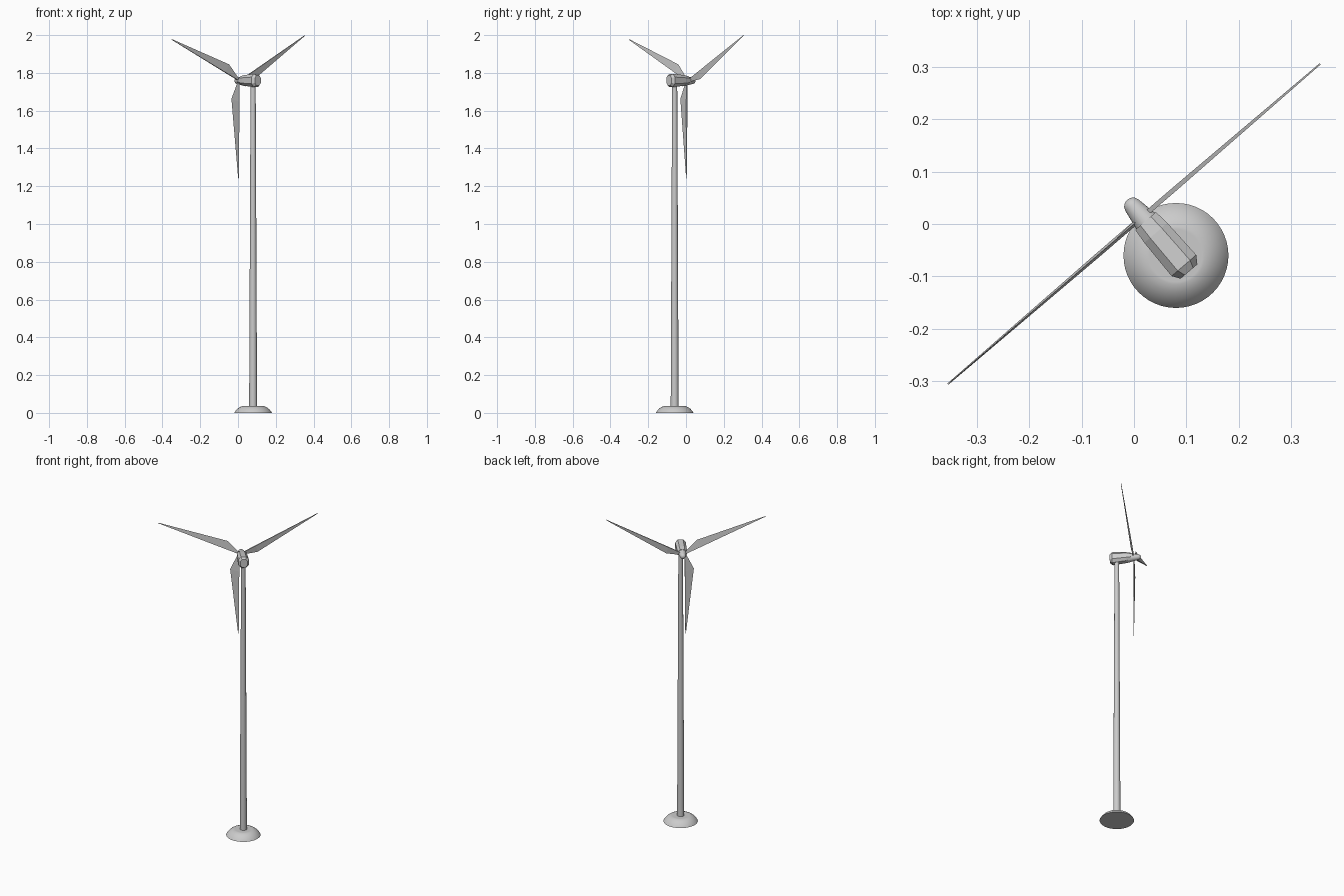
import bpy, math
from mathutils import Vector

if "Cube" in bpy.data.objects:
    bpy.data.objects.remove(bpy.data.objects["Cube"])

TOWER = Vector((0.08, -0.06, 0))
AXIS = Vector((-0.652, 0.758, 0)).normalized()   # rotor axis
SIDE = Vector((0.758, 0.652, 0)).normalized()    # across the rotor plane
HUB_U, HUB_Z = 0.0205, 1.76


def place(d, u, z):
    """Point from distance along rotor axis, offset across it, and height."""
    return AXIS * d + SIDE * u + Vector((0, 0, z))


def make(name, verts, faces, smooth=None):
    me = bpy.data.meshes.new(name)
    me.from_pydata([tuple(v) for v in verts], [], faces)
    ob = bpy.data.objects.new(name, me)
    bpy.context.collection.objects.link(ob)
    bpy.ops.object.select_all(action='DESELECT')
    ob.select_set(True)
    bpy.context.view_layer.objects.active = ob
    bpy.ops.object.mode_set(mode='EDIT')
    bpy.ops.mesh.select_all(action='SELECT')
    bpy.ops.mesh.normals_make_consistent(inside=False)
    bpy.ops.object.mode_set(mode='OBJECT')
    if smooth:
        bpy.ops.object.shade_smooth_by_angle(angle=math.radians(smooth))
    return ob


def loft(name, rings, smooth=None):
    """Skin equal rings of points and cap both ends."""
    n = len(rings[0])
    faces = [(r * n + i, r * n + (i + 1) % n, (r + 1) * n + (i + 1) % n, (r + 1) * n + i)
             for r in range(len(rings) - 1) for i in range(n)]
    last = (len(rings) - 1) * n
    faces += [tuple(range(n)), tuple(range(last, last + n))]
    return make(name, [p for ring in rings for p in ring], faces, smooth)


def circle(n):
    return [(math.cos(2 * math.pi * i / n), math.sin(2 * math.pi * i / n)) for i in range(n)]


def upright(name, profile, n, smooth):
    rings = [[TOWER + Vector((r * c, r * s, z)) for c, s in circle(n)] for r, z in profile]
    return loft(name, rings, smooth)


# Domed foundation and tapered tower
upright("foundation", [(0.1, 0), (0.095, 0.008), (0.084, 0.021), (0.07, 0.031),
                       (0.055, 0.037), (0.05, 0.037)], 48, 40)
upright("tower", [(0.021, 0.03), (0.0135, 1.745)], 16, 40)

# Chamfered nacelle body: (distance, half width, half height)
OCT = [(1, .5), (.5, 1), (-.5, 1), (-1, .5), (-1, -.5), (-.5, -1), (.5, -1), (1, -.5)]
body = [(-0.137, 0.021, 0.026), (-0.122, 0.031, 0.035), (-0.04, 0.029, 0.028),
        (-0.01, 0.026, 0.022)]
loft("nacelle", [[place(d, HUB_U + w * x, HUB_Z + h * y) for x, y in OCT] for d, w, h in body])

# Conical hub with rounded nose: (distance, radius)
hub = [(-0.04, 0.029), (0.03, 0.0165), (0.037, 0.0135), (0.041, 0.009), (0.043, 0.003)]
loft("hub", [[place(d, HUB_U + r * c, HUB_Z - 0.002 + r * s) for c, s in circle(24)]
             for d, r in hub], 40)


def blade(name, tip, wide):
    """Wedge blade: thick straight edge, thin swept edge widest near the root."""
    centre = Vector((0.008, 1.757))
    tip, wide = Vector(tip), Vector(wide)
    along = (tip - centre).normalized()
    across = Vector((along.y, -along.x))          # toward the wide edge
    t = 0.0045
    straight = [(centre, t), (centre + along * 0.11, t), (tip, 0.0015)]
    thin = [centre + across * 0.008, wide, tip + across * 0.004 - along * 0.012]
    rings = [[place(-h, *p), place(h, *p), place(0, *q)] for (p, h), q in zip(straight, thin)]
    return loft(name, rings)


# Three blades in the rotor plane
blade("blade_right", (0.468, 2.0), (0.115, 1.767))
blade("blade_left", (-0.468, 1.978), (-0.062, 1.845))
blade("blade_lower", (0.004, 1.24), (-0.046, 1.663))
